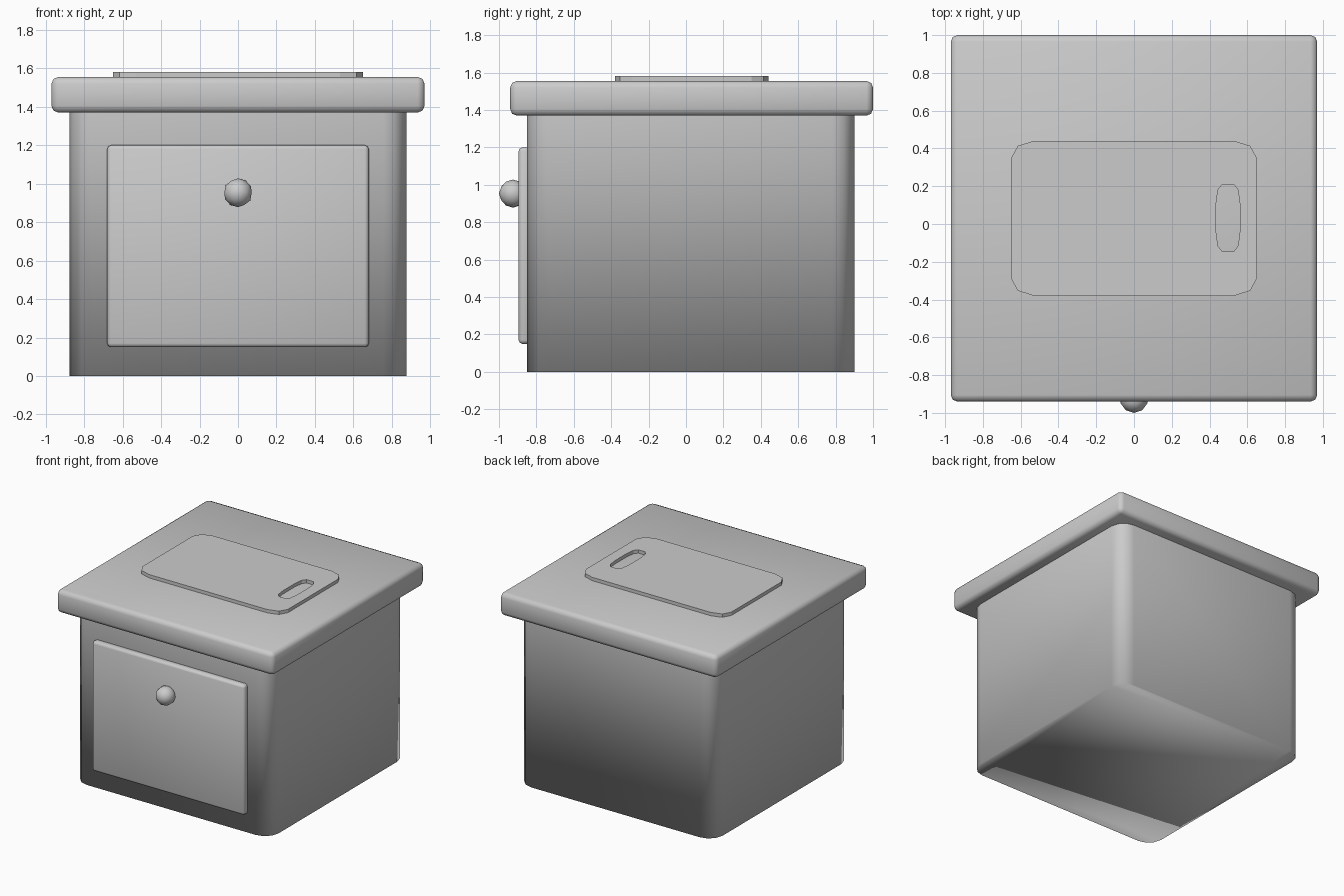
import bpy, bmesh, math

if "Cube" in bpy.data.objects:
    bpy.data.objects.remove(bpy.data.objects["Cube"])


def finish(name, bm, smooth):
    bmesh.ops.recalc_face_normals(bm, faces=bm.faces)
    for f in bm.faces:
        f.smooth = smooth
    me = bpy.data.meshes.new(name)
    bm.to_mesh(me)
    bm.free()
    ob = bpy.data.objects.new(name, me)
    bpy.context.collection.objects.link(ob)
    return ob


def box(name, lo, hi, bevel, segments, vertical_only=False, open_top=False):
    """Box between two corners with rounded edges, smooth shaded."""
    bm = bmesh.new()
    bmesh.ops.create_cube(bm, size=1)
    for v in bm.verts:
        v.co = [l + (c + 0.5) * (h - l) for c, l, h in zip(v.co, lo, hi)]
    edges = [e for e in bm.edges if not vertical_only
             or abs(e.verts[0].co.z - e.verts[1].co.z) > 0.1]
    bmesh.ops.bevel(bm, geom=edges, offset=bevel, segments=segments,
                    profile=0.5, affect='EDGES', clamp_overlap=True)
    if open_top:
        bm.normal_update()
        caps = [f for f in bm.faces if f.normal.z > 0.9]
        bmesh.ops.delete(bm, geom=caps, context='FACES_ONLY')
    return finish(name, bm, True)


def rounded_rect(x0, x1, y0, y1, rx, ry, segments=2):
    """Counter-clockwise outline with elliptical corners."""
    corners = [(x1 - rx, y1 - ry), (x0 + rx, y1 - ry),
               (x0 + rx, y0 + ry), (x1 - rx, y0 + ry)]
    pts = []
    for i, (cx, cy) in enumerate(corners):
        for s in range(segments + 1):
            a = math.pi / 2 * (i + s / segments)
            pts.append((cx + rx * math.cos(a), cy + ry * math.sin(a)))
    return pts


def plate_with_slot(name, outer, inner, z0, z1):
    """Flat plate bridged between an outer outline and a hole outline."""
    bm = bmesh.new()
    rings = [[bm.verts.new((x, y, z)) for x, y in pts]
             for pts, z in ((outer, z0), (outer, z1), (inner, z1), (inner, z0))]
    n = len(outer)
    for r in range(4):
        a, b = rings[r], rings[(r + 1) % 4]
        for i in range(n):
            j = (i + 1) % n
            bm.faces.new((a[i], a[j], b[j], b[i]))
    return finish(name, bm, False)


# Cabinet body, rounded upright corners, open under the worktop
box("body", (-0.875, -0.85, 0), (0.875, 0.90, 1.38), 0.12, 3,
    vertical_only=True, open_top=True)

# Overhanging worktop
box("worktop", (-0.97, -0.94, 1.37), (0.97, 1.0, 1.555), 0.035, 2)

# Door panel on the front
box("door", (-0.68, -0.895, 0.15), (0.68, -0.83, 1.20), 0.02, 2)

# Round door knob
bm = bmesh.new()
bmesh.ops.create_icosphere(bm, subdivisions=2, radius=0.075)
finish("knob", bm, True).location = (0, -0.925, 0.953)

# Cutting board with a grip slot
plate_with_slot("cutting_board",
                rounded_rect(-0.65, 0.65, -0.38, 0.44, 0.12, 0.09),
                rounded_rect(0.435, 0.56, -0.145, 0.21, 0.032, 0.10),
                1.553, 1.582)
